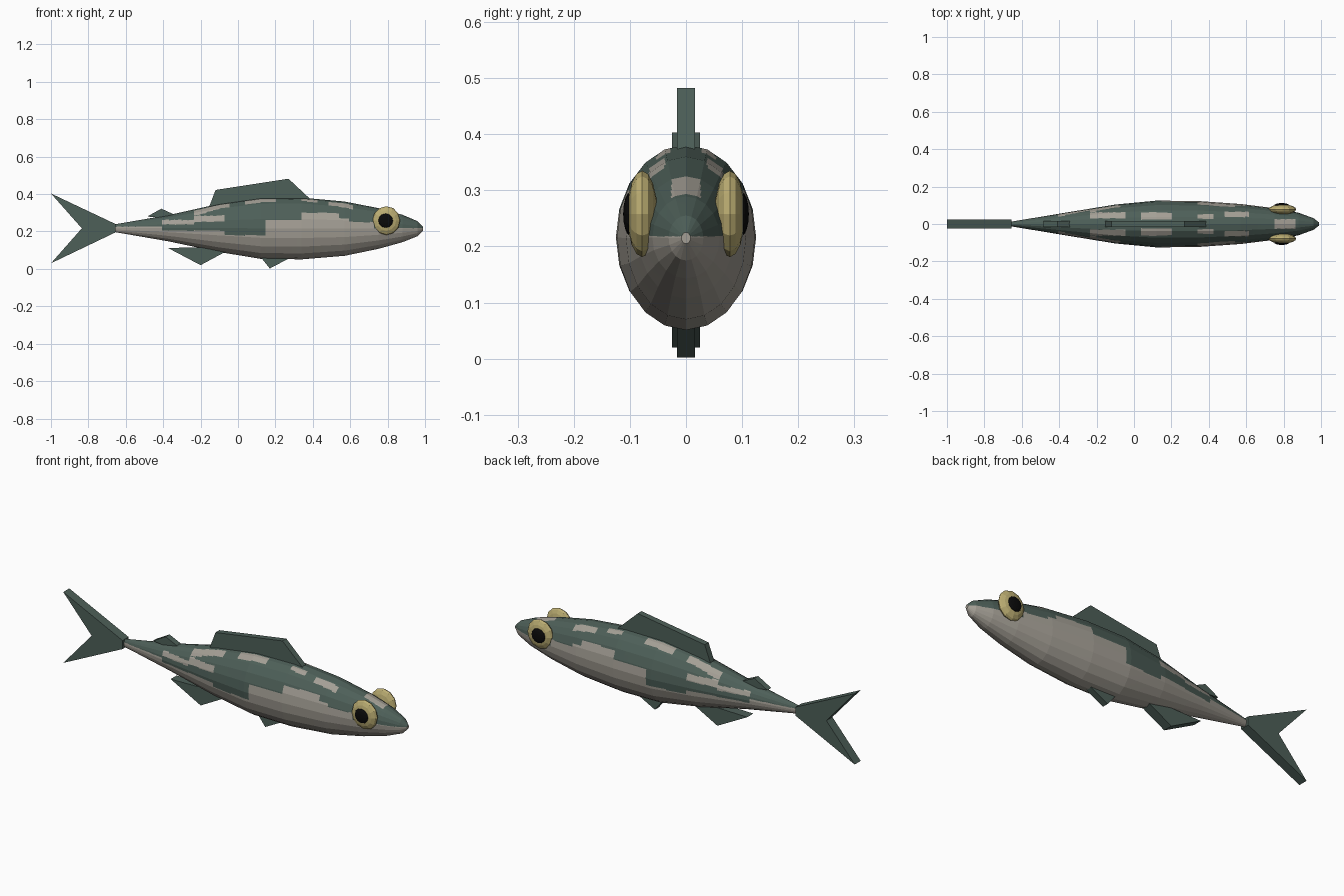
import bpy
import bmesh
from math import sin, cos, pi

cube = bpy.data.objects.get("Cube")
if cube:
    bpy.data.objects.remove(cube)


def material(name, color):
    m = bpy.data.materials.new(name)
    m.use_nodes = True
    m.diffuse_color = (*color, 1)
    m.node_tree.nodes["Principled BSDF"].inputs["Base Color"].default_value = (*color, 1)
    return m


green = material("dark green", (0.075, 0.115, 0.098))
silver = material("silver grey", (0.37, 0.345, 0.30))
gold = material("pale gold", (0.50, 0.42, 0.17))
black = material("black", (0.003, 0.003, 0.003))


def finish(name, bm, *mats):
    bmesh.ops.recalc_face_normals(bm, faces=bm.faces)
    mesh = bpy.data.meshes.new(name)
    bm.to_mesh(mesh)
    bm.free()
    for m in mats:
        mesh.materials.append(m)
    ob = bpy.data.objects.new(name, mesh)
    bpy.context.collection.objects.link(ob)
    return ob


# Body sections from tail to nose: x, half width, bottom, top
SECTIONS = [(-0.66, 0.012, 0.197, 0.238), (-0.37, 0.060, 0.147, 0.288),
            (-0.10, 0.104, 0.09, 0.348), (0.12, 0.125, 0.054, 0.379),
            (0.34, 0.123, 0.051, 0.381), (0.57, 0.107, 0.07, 0.36),
            (0.75, 0.085, 0.107, 0.325), (0.88, 0.06, 0.143, 0.289),
            (0.96, 0.031, 0.175, 0.255), (0.99, 0.008, 0.205, 0.225)]
SIDES = 20

# Lower edge of the dark back: (up to x, height)
BACK_EDGE = [(-0.42, 0.226), (-0.08, 0.205), (0.14, 0.18), (0.34, 0.262),
             (0.55, 0.30), (0.60, 0.27), (0.72, 0.25), (1.1, 0.218)]
# Pale flank patches: x range, z range
FLANK = [(-0.40, -0.24, 0.238, 0.262), (-0.24, -0.07, 0.252, 0.285)]
# Pale back patches: x range, distance from the midline
BACK = [(-0.22, -0.05, 0.03, 0.062), (0.04, 0.21, 0.022, 0.062),
        (0.33, 0.44, 0.028, 0.052), (0.49, 0.61, 0.038, 0.065),
        (0.74, 0.87, 0.0, 0.026)]


def is_pale(c):
    edge = next(z for x, z in BACK_EDGE if c.x < x)
    if c.z < edge:
        return True
    if any(a < c.x < b and lo < c.z < hi for a, b, lo, hi in FLANK):
        return True
    return c.z > 0.24 and any(a < c.x < b and lo <= abs(c.y) < hi for a, b, lo, hi in BACK)


# Body: faceted loft, divided finely so the markings have clean edges
bm = bmesh.new()
rings = []
for x, w, lo, hi in SECTIONS:
    rings.append([bm.verts.new((x, w * cos(2 * pi * i / SIDES),
                                (lo + hi) / 2 + (hi - lo) / 2 * sin(2 * pi * i / SIDES)))
                  for i in range(SIDES)])
for a, b in zip(rings, rings[1:]):
    for i in range(SIDES):
        j = (i + 1) % SIDES
        bm.faces.new((a[i], a[j], b[j], b[i]))
bmesh.ops.subdivide_edges(bm, edges=bm.edges[:], cuts=7, use_grid_fill=True)
bmesh.ops.holes_fill(bm, edges=[e for e in bm.edges if e.is_boundary], sides=0)
for f in bm.faces:
    f.material_index = int(is_pale(f.calc_center_median()))
finish("body", bm, green, silver)


# Fins: flat side profiles given thickness
def fin(name, half, points):
    bm = bmesh.new()
    face = bm.faces.new([bm.verts.new((x, -half, z)) for x, z in points])
    ext = bmesh.ops.extrude_face_region(bm, geom=[face])
    verts = [v for v in ext["geom"] if isinstance(v, bmesh.types.BMVert)]
    bmesh.ops.translate(bm, vec=(0, 2 * half, 0), verts=verts)
    finish(name, bm, green)


fin("tail_fin", 0.025, [(-0.655, 0.24), (-1, 0.403), (-0.835, 0.217), (-1, 0.03), (-0.655, 0.195)])
fin("dorsal_fin", 0.016, [(-0.155, 0.33), (-0.12, 0.422), (0.27, 0.482), (0.39, 0.37)])
fin("rear_dorsal_fin", 0.016, [(-0.485, 0.28), (-0.41, 0.322), (-0.34, 0.29), (-0.38, 0.27)])
fin("anal_fin", 0.025, [(-0.375, 0.112), (-0.2, 0.02), (-0.07, 0.09), (-0.2, 0.115)])
fin("pelvic_fin", 0.016, [(0.12, 0.065), (0.17, 0.002), (0.28, 0.06)])


# Eyes: flattened balls with a dark pupil on the outer side
def ball(name, center, radii, mat):
    bm = bmesh.new()
    bmesh.ops.create_uvsphere(bm, u_segments=12, v_segments=8, radius=1)
    for v in bm.verts:
        x, y, z = v.co
        v.co = (center[0] + x * radii[0], center[1] + z * radii[1], center[2] + y * radii[2])
    finish(name, bm, mat)


for side, s in (("left", -1), ("right", 1)):
    # Facing +x, the negative y side carries the first eye
    tag = "front" if s < 0 else "back"
    ball(tag + "_eye", (0.793, s * 0.078, 0.258), (0.074, 0.027, 0.077), gold)
    ball(tag + "_pupil", (0.79, s * 0.099, 0.258), (0.04, 0.013, 0.039), black)
